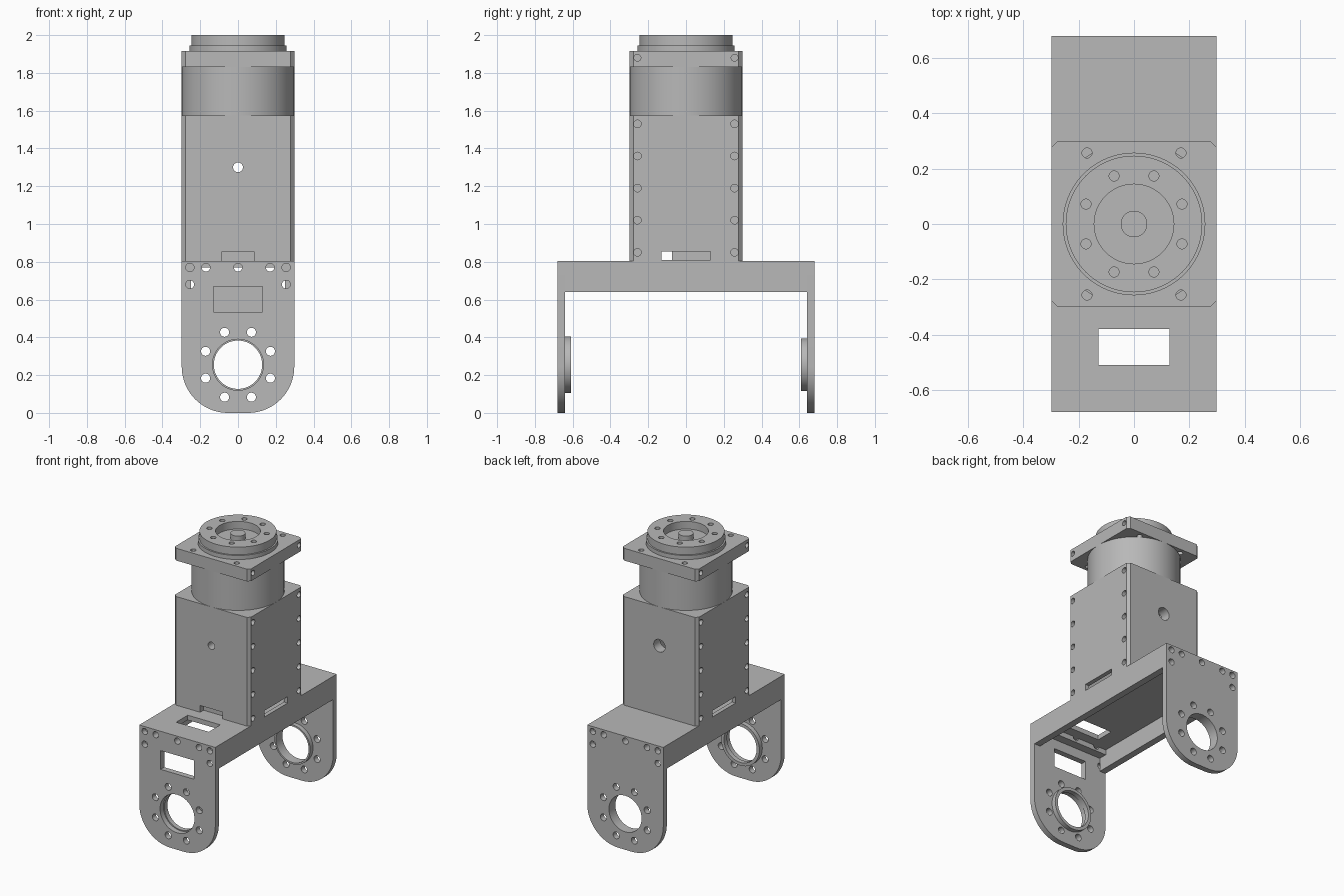
import bpy, bmesh, math
from mathutils import Matrix, Vector

if "Cube" in bpy.data.objects:
    bpy.data.objects.remove(bpy.data.objects["Cube"])

grey = bpy.data.materials.new("machined grey")
grey.use_nodes = True
grey.diffuse_color = (0.48, 0.48, 0.48, 1)
grey.node_tree.nodes["Principled BSDF"].inputs["Base Color"].default_value = (0.48, 0.48, 0.48, 1)

W = 0.298                                    # half width shared by all parts
TURN = {"x": Matrix.Rotation(math.pi / 2, 4, "Y"),
        "y": Matrix.Rotation(math.pi / 2, 4, "X"), "z": Matrix()}


def box(bm, x, y, z):
    """Box from (low, high) pairs."""
    mid = Vector([(a + b) / 2 for a, b in (x, y, z)])
    size = [b - a for a, b in (x, y, z)]
    bmesh.ops.create_cube(bm, size=1, matrix=Matrix.Translation(mid) @ Matrix.Diagonal((*size, 1)))


def cyl(bm, axis, centre, r, depth, n=24):
    bmesh.ops.create_cone(bm, cap_ends=True, segments=n, radius1=r, radius2=r, depth=depth,
                          matrix=Matrix.Translation(centre) @ TURN[axis])


def prism(bm, points, offset):
    """Extrude a flat outline along an offset."""
    face = bm.faces.new([bm.verts.new(p) for p in points])
    ext = bmesh.ops.extrude_face_region(bm, geom=[face])
    bmesh.ops.translate(bm, vec=offset, verts=[v for v in ext["geom"] if isinstance(v, bmesh.types.BMVert)])
    bmesh.ops.recalc_face_normals(bm, faces=bm.faces)


def make(name, bm):
    mesh = bpy.data.meshes.new(name)
    bm.to_mesh(mesh)
    bm.free()
    mesh.materials.append(grey)
    ob = bpy.data.objects.new(name, mesh)
    bpy.context.collection.objects.link(ob)
    return ob


def activate(ob):
    bpy.ops.object.select_all(action="DESELECT")
    ob.select_set(True)
    bpy.context.view_layer.objects.active = ob


def cut(ob, bm):
    cutter = make("cutter", bm)
    cutter.hide_render = True
    mod = ob.modifiers.new("cut", "BOOLEAN")
    mod.operation, mod.solver, mod.object = "DIFFERENCE", "EXACT", cutter
    mod.use_self = True
    activate(ob)
    bpy.ops.object.modifier_apply(modifier=mod.name)
    bpy.data.objects.remove(cutter)


def circle8(r):
    """Eight bolt positions, none on an axis."""
    return [(r * math.cos(a), r * math.sin(a)) for a in (math.pi * (k + 0.5) / 4 for k in range(8))]


def square(z):
    """Square outline with small corner chamfers."""
    c = W - 0.02
    return [(x, y, z) for x, y in ((-c, -W), (c, -W), (W, -c), (W, c), (c, W), (-c, W), (-W, c), (-W, -c))]


parts = []

# Bracket end plates with bearing hole, bolt circle and top screws
for name, s, hole, collar in (("front_plate", -1, 0.135, 0.15), ("back_plate", 1, 0.128, 0.14)):
    rad = 0.245
    outline = [(W, s * 0.68, 0.805), (-W, s * 0.68, 0.805)]
    for side, start in ((-1, math.pi), (1, 1.5 * math.pi)):
        for k in range(17):
            a = start + k * math.pi / 32
            outline.append((side * (W - rad) + rad * math.cos(a), s * 0.68, rad + rad * math.sin(a)))
    bm = bmesh.new()
    prism(bm, outline, (0, -s * 0.04, 0))
    plate = make(name, bm)
    bm = bmesh.new()
    cyl(bm, "y", (0, s * 0.66, 0.255), hole, 0.1, 64)
    for x, z in circle8(0.186):
        cyl(bm, "y", (x, s * 0.66, 0.255 + z), 0.024, 0.1)
    for x, z in ((-0.255, 0.77), (-0.17, 0.77), (0, 0.77), (0.17, 0.77), (0.255, 0.77),
                 (-0.255, 0.68), (0.255, 0.68)):
        cyl(bm, "y", (x, s * 0.66, z), 0.022, 0.1)
    if s < 0:
        box(bm, (-0.13, 0.13), (-0.72, -0.6), (0.535, 0.668))
    cut(plate, bm)

    # Raised bearing collar on the inner face
    bm = bmesh.new()
    cyl(bm, "y", (0, s * 0.625, 0.255), collar, 0.034, 64)
    ring = make(name.replace("plate", "bearing_collar"), bm)
    bm = bmesh.new()
    cyl(bm, "y", (0, s * 0.625, 0.255), 0.128, 0.1, 64)
    cut(ring, bm)

    # Screw ledge under the bridge
    bm = bmesh.new()
    box(bm, (-0.25, 0.25), sorted((s * 0.64, s * 0.58)), (0.735, 0.772))
    ledge = make(name.replace("plate", "screw_ledge"), bm)
    bm = bmesh.new()
    for x in (-0.17, 0, 0.17):
        cyl(bm, "y", (x, s * 0.61, 0.77), 0.022, 0.1)
    cut(ledge, bm)
    parts += [plate, ring, ledge]

# Bridge channel, open underneath, with a cable window in front
bm = bmesh.new()
box(bm, (-W, W), (-0.64, 0.64), (0.64, 0.805))
bridge = make("bridge_channel", bm)
bm = bmesh.new()
box(bm, (-0.25, 0.25), (-0.7, 0.7), (0.5, 0.771))
cut(bridge, bm)
bm = bmesh.new()
box(bm, (-0.128, 0.128), (-0.51, -0.38), (0.7, 0.9))
cut(bridge, bm)
parts.append(bridge)

# Hollow motor housing
bm = bmesh.new()
prism(bm, square(0.805), (0, 0, 0.77))
housing = make("motor_housing", bm)
bm = bmesh.new()
box(bm, (-0.268, 0.268), (-0.225, 0.225), (0.75, 1.545))
cut(housing, bm)
bm = bmesh.new()
for s in (-1, 1):
    box(bm, sorted((s * 0.24, s * 0.35)), (-0.13, 0.13), (0.81, 0.855))
    for y in (-0.257, 0.257):
        for k in range(5):
            cyl(bm, "x", (s * W, y, 0.85 + 0.17 * k), 0.02, 0.06)
box(bm, (-0.088, 0.088), (-0.4, -0.26), (0.79, 0.853))
cyl(bm, "y", (0, -0.26, 1.3), 0.026, 0.2)
cyl(bm, "y", (0, 0.26, 1.3), 0.045, 0.2)
cut(housing, bm)
parts.append(housing)

# Connector seen through the side slots
bm = bmesh.new()
box(bm, (-0.2, 0.2), (-0.075, 0.13), (0.805, 0.87))
parts.append(make("inner_connector", bm))

# Gear drum
bm = bmesh.new()
cyl(bm, "z", (0, 0, 1.7025), W, 0.256, 96)
parts.append(make("gear_drum", bm))

# Mounting flange
bm = bmesh.new()
prism(bm, square(1.83), (0, 0, 0.087))
flange = make("mounting_flange", bm)
bm = bmesh.new()
for x in (-0.17, 0.17):
    for y in (-0.257, 0.257):
        cyl(bm, "z", (x, y, 1.87), 0.018, 0.2)
for x in (-W, W):
    for y in (-0.257, 0.257):
        cyl(bm, "x", (x, y, 1.88), 0.018, 0.1)
cut(flange, bm)
parts.append(flange)

# Output collar and output ring with bolt holes, recess and shaft
bm = bmesh.new()
cyl(bm, "z", (0, 0, 1.931), 0.258, 0.03, 96)
parts.append(make("output_collar", bm))
bm = bmesh.new()
cyl(bm, "z", (0, 0, 1.973), 0.247, 0.054, 96)
ring = make("output_ring", bm)
bm = bmesh.new()
cyl(bm, "z", (0, 0, 1.98), 0.144, 0.1, 64)
for x, y in circle8(0.188):
    cyl(bm, "z", (x, y, 2.0), 0.018, 0.08)
cut(ring, bm)
parts.append(ring)
bm = bmesh.new()
cyl(bm, "z", (0, 0, 1.965), 0.048, 0.04, 32)
parts.append(make("output_shaft", bm))

for ob in parts:
    activate(ob)
    bpy.ops.object.shade_smooth_by_angle(angle=math.radians(30))
